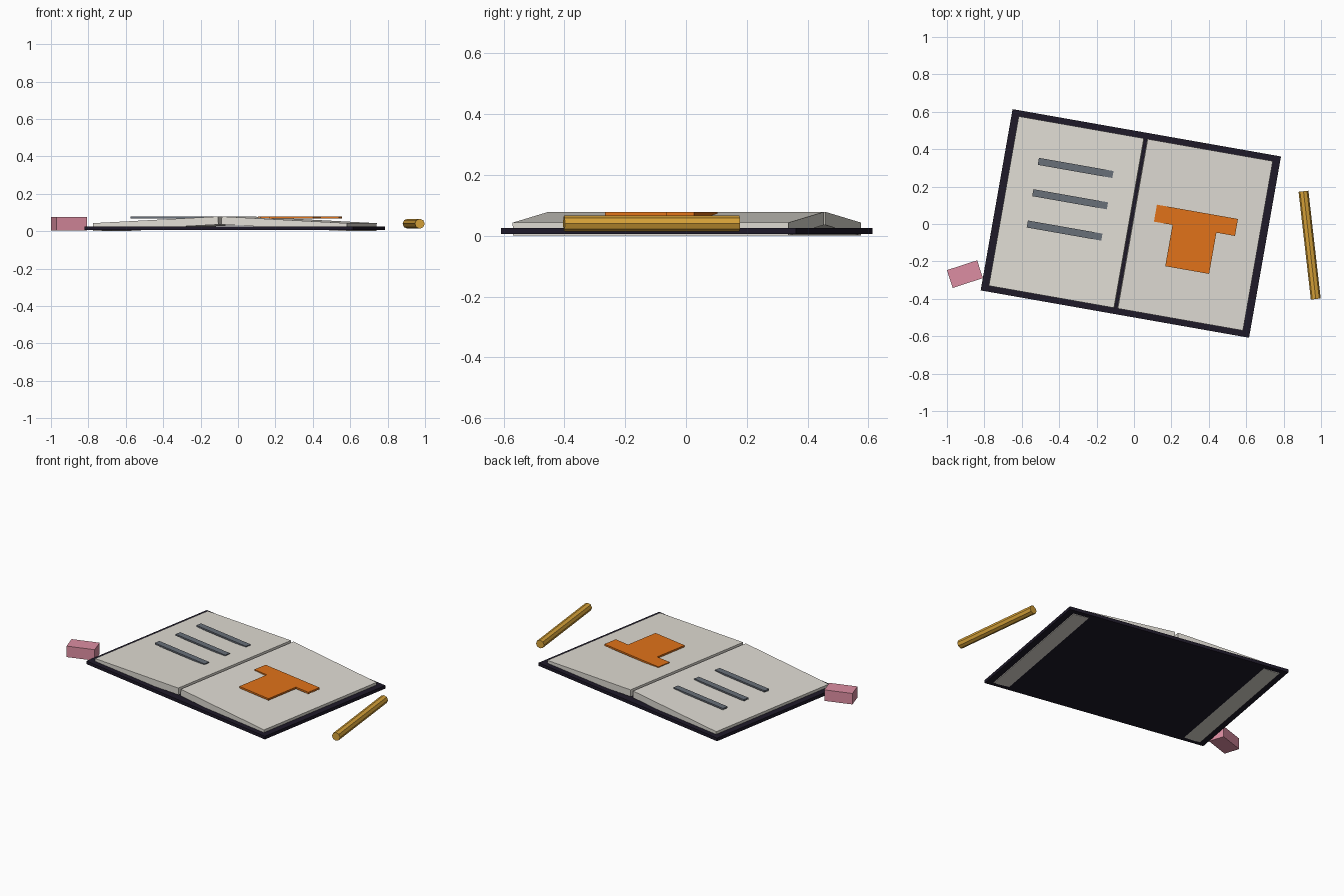
import bpy, bmesh
from math import radians
from mathutils import Matrix

if "Cube" in bpy.data.objects:
    bpy.data.objects.remove(bpy.data.objects["Cube"])

# Frame of the open book: everything on it shares this turn
BOOK = Matrix.Translation((-0.017, 0.003, 0)) @ Matrix.Rotation(radians(-10), 4, 'Z')


def material(name, rgb):
    m = bpy.data.materials.new(name)
    m.diffuse_color = (*rgb, 1)
    m.use_nodes = True
    m.node_tree.nodes["Principled BSDF"].inputs["Base Color"].default_value = m.diffuse_color
    return m


def finish(name, bm, matrix, mat):
    bmesh.ops.recalc_face_normals(bm, faces=bm.faces)
    me = bpy.data.meshes.new(name)
    bm.to_mesh(me)
    bm.free()
    me.materials.append(mat)
    ob = bpy.data.objects.new(name, me)
    ob.matrix_world = matrix
    bpy.context.collection.objects.link(ob)
    return ob


def box(name, size, matrix, mat):
    bm = bmesh.new()
    bmesh.ops.create_cube(bm, size=1)
    bmesh.ops.scale(bm, vec=size, verts=bm.verts)
    return finish(name, bm, matrix, mat)


def at(x, y, z):
    return Matrix.Translation((x, y, z))


cover_mat = material("dark_cover", (0.013, 0.010, 0.022))
paper = material("paper", (0.75, 0.72, 0.66))
ink = material("slate_ink", (0.14, 0.16, 0.19))
orange = material("orange", (0.75, 0.17, 0.01))
pink = material("pink", (0.72, 0.27, 0.36))
yellow = material("pencil_yellow", (0.68, 0.36, 0.04))

# Cover board
box("cover", (1.457, 0.984, 0.02), BOOK @ at(0, 0, 0.0155), cover_mat)

# Two page blocks, tilted down towards their outer edges
for side, label in ((-1, "left"), (1, "right")):
    tilt = Matrix.Rotation(radians(3 * side), 4, 'Y')
    box(label + "_pages", (0.68, 0.92, 0.043), BOOK @ at(side * 0.349, 0, 0.0393) @ tilt, paper)

# Written lines on the left page
for i in range(3):
    box(f"note_line_{i + 1}", (0.405, 0.038, 0.01), BOOK @ at(-0.342, 0.241 - 0.17 * i, 0.0725), ink)

# Shirt sketch on the right page: half outline, mirrored
half = [(0.22, 0.123), (0.22, 0.031), (0.119, 0.031), (0.119, -0.193)]
outline = half + [(-x, y) for x, y in reversed(half)]
bm = bmesh.new()
face = bm.faces.new([bm.verts.new((x, y, 0)) for x, y in outline])
new = bmesh.ops.extrude_face_region(bm, geom=[face])["geom"]
bmesh.ops.translate(bm, vec=(0, 0, 0.011), verts=[v for v in new if isinstance(v, bmesh.types.BMVert)])
finish("shirt_sketch", bm, BOOK @ at(0.34, 0, 0.067), orange)

# Eraser
box("eraser", (0.17, 0.10, 0.07), at(-0.904, -0.268, 0.04) @ Matrix.Rotation(radians(18), 4, 'Z'), pink)

# Pencil, an eight-sided rod
bm = bmesh.new()
bmesh.ops.create_cone(bm, cap_ends=True, segments=8, radius1=0.0265, radius2=0.0265, depth=0.58)
finish("pencil", bm, at(0.939, -0.113, 0.04) @ Matrix.Rotation(radians(6.5), 4, 'Z')
       @ Matrix.Rotation(radians(90), 4, 'X'), yellow)
